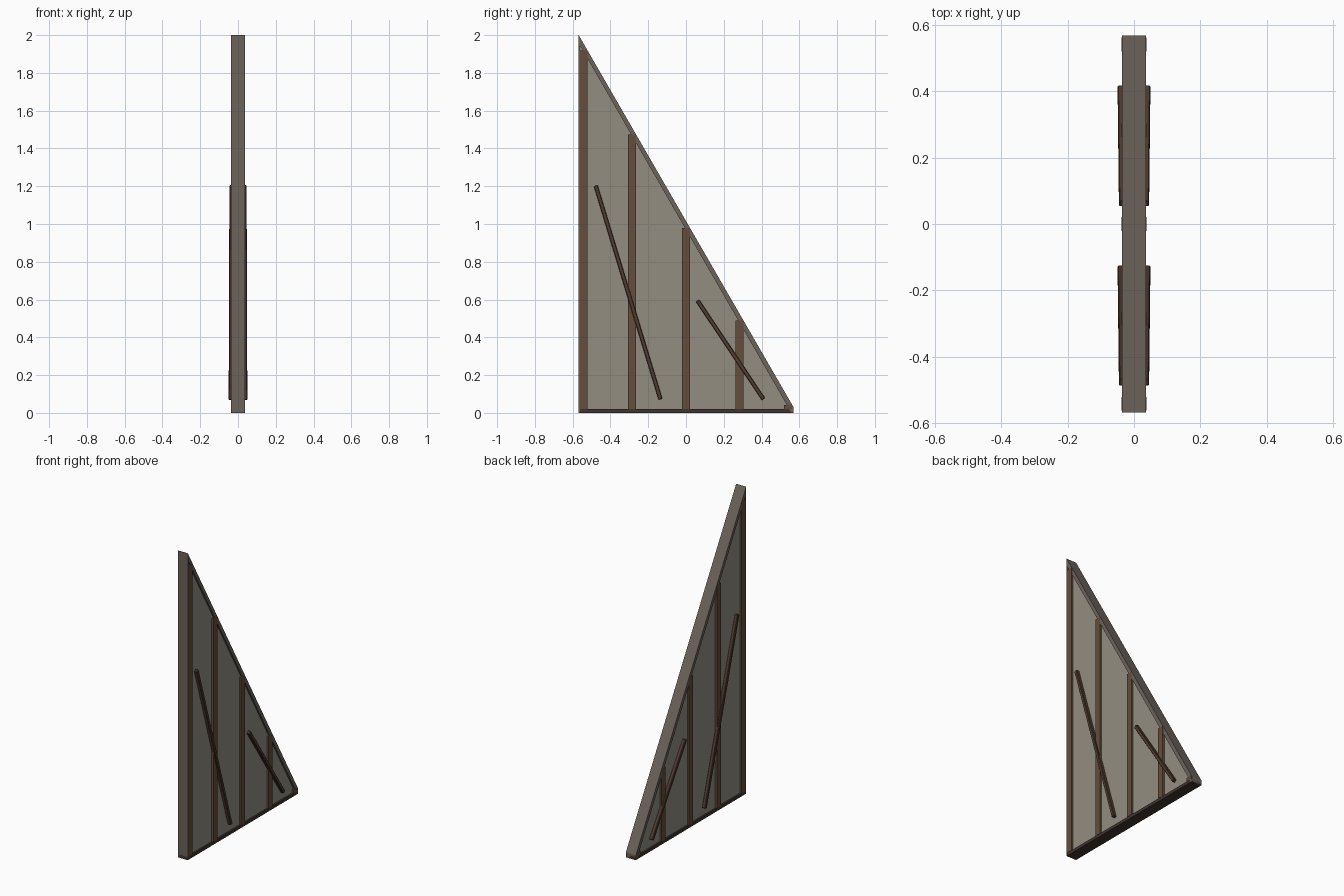
import bpy, bmesh, math
from mathutils import Matrix, Vector

if "Cube" in bpy.data.objects:
    bpy.data.objects.remove(bpy.data.objects["Cube"])

def material(name, rgb):
    m = bpy.data.materials.new(name)
    m.diffuse_color = (*rgb, 1)
    m.use_nodes = True
    m.node_tree.nodes["Principled BSDF"].inputs["Base Color"].default_value = m.diffuse_color
    return m

PLASTER = material("plaster", (0.29, 0.27, 0.22))
RIM = material("rim_wood", (0.15, 0.125, 0.105))
POST = material("post_wood", (0.13, 0.075, 0.045))
BRACE = material("brace_wood", (0.08, 0.045, 0.03))
SILL = material("sill_wood", (0.05, 0.035, 0.03))

Y0, Y1, TOP, SLOPE = -0.568, 0.568, 2.0, math.sqrt(3)

def roof(y):
    return TOP - SLOPE * (y - Y0)

def prism(name, profile, half, mat):
    """Extrude a (y, z) profile across x from -half to half."""
    bm = bmesh.new()
    face = bm.faces.new([bm.verts.new((-half, y, z)) for y, z in profile])
    ext = bmesh.ops.extrude_face_region(bm, geom=[face])["geom"]
    bmesh.ops.translate(bm, vec=(2 * half, 0, 0),
                        verts=[v for v in ext if isinstance(v, bmesh.types.BMVert)])
    bmesh.ops.recalc_face_normals(bm, faces=bm.faces)
    return finish(name, bm, mat)

def finish(name, bm, mat):
    me = bpy.data.meshes.new(name)
    bm.to_mesh(me)
    bm.free()
    me.materials.append(mat)
    ob = bpy.data.objects.new(name, me)
    bpy.context.collection.objects.link(ob)
    return ob

# Recessed triangular infill
e = 0.003
prism("infill_panel", [(Y0 + e, e), (Y1 - e, e), (Y1 - e, roof(Y1) - e),
                       (Y0 + e, roof(Y0) - 3 * e)], 0.025, PLASTER)

# Sloping top rail and thin upright edge strip
drop = 0.022 / math.cos(math.radians(60))
prism("sloping_rail", [(Y0, TOP), (Y0, TOP - drop), (Y1 - 0.01, 0.0),
                       (Y1, 0.0), (Y1, roof(Y1))], 0.036, RIM)
prism("upright_edge", [(Y0, 0), (Y0 + 0.006, 0), (Y0 + 0.006, TOP - drop),
                       (Y0, TOP - drop)], 0.036, RIM)

# Bottom sill
prism("bottom_sill", [(Y0, 0), (Y1, 0), (Y1, 0.02), (Y0, 0.02)], 0.0355, SILL)

# Posts, each flat-topped where its outer corner meets the slope
for i, c in enumerate((-0.542, -0.285, 0.0, 0.283, 0.541)):
    a, b = c - 0.021, c + 0.021
    z = roof(b)
    prism(f"post_{i + 1}", [(a, 0.02), (b, 0.02), (b, z), (a, z)], 0.037, POST)

# Diagonal braces on both faces, lower ends standing slightly proud
def brace(name, top, bottom, side):
    p, q = Vector((side * 0.034, *top)), Vector((side * 0.038, *bottom))
    d = (p - q).normalized()
    across = Vector((1, 0, 0)).cross(d).normalized()
    out = d.cross(across)
    rot = Matrix((out, across, d)).transposed().to_4x4()
    bm = bmesh.new()
    bmesh.ops.create_cube(bm, size=1)
    bmesh.ops.scale(bm, vec=(0.023, 0.021, (p - q).length), verts=bm.verts)
    bmesh.ops.bevel(bm, geom=bm.edges[:], offset=0.003, segments=1, affect='EDGES')
    bmesh.ops.transform(bm, matrix=Matrix.Translation((p + q) / 2) @ rot, verts=bm.verts)
    bmesh.ops.recalc_face_normals(bm, faces=bm.faces)
    finish(name, bm, BRACE)

for label, side in (("right", 1), ("left", -1)):
    brace(f"long_brace_{label}", (-0.478, 1.203), (-0.135, 0.072), side)
    brace(f"short_brace_{label}", (0.061, 0.594), (0.41, 0.073), side)
